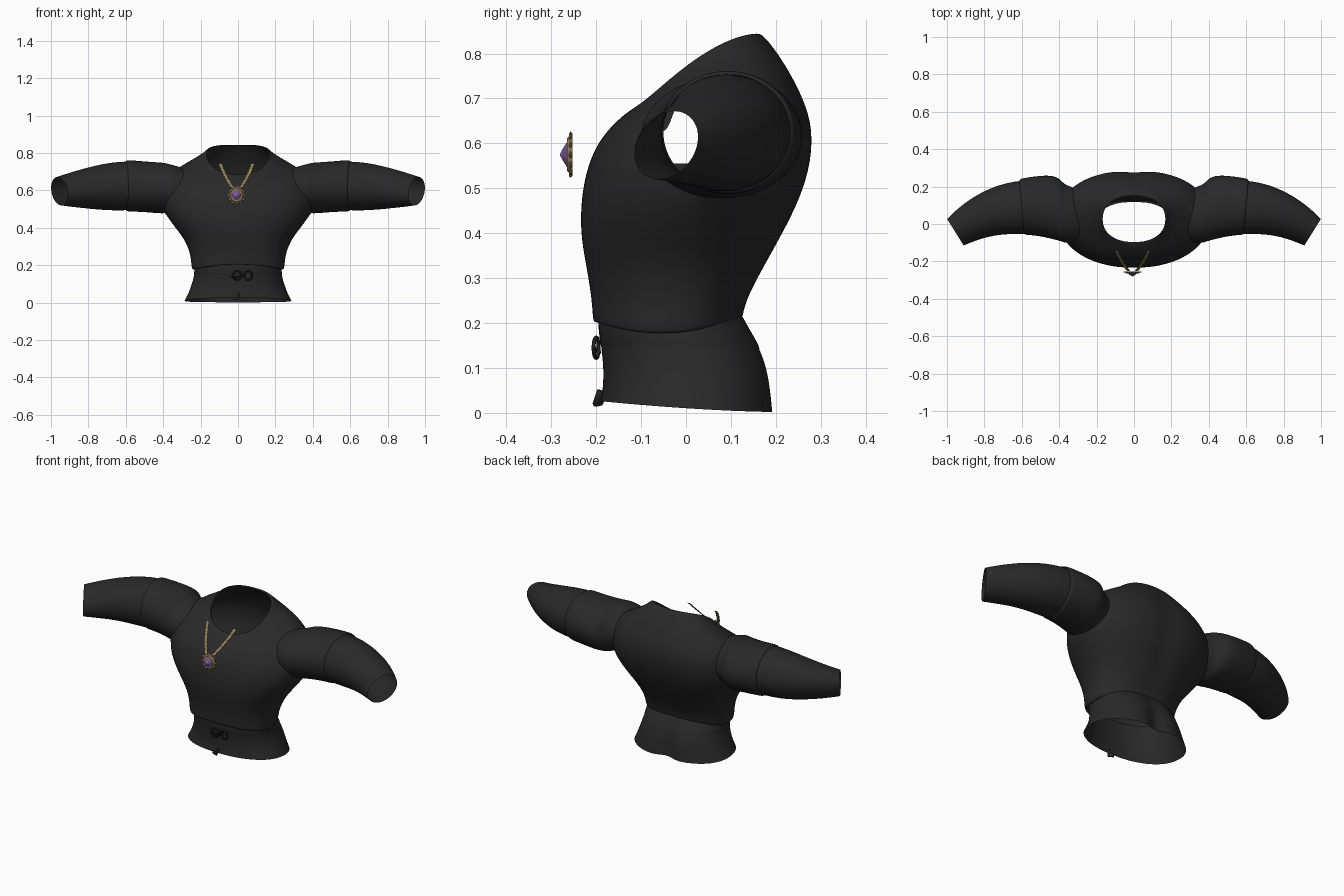
import bpy, bmesh, math
from mathutils import Vector, Matrix

if "Cube" in bpy.data.objects:
    bpy.data.objects.remove(bpy.data.objects["Cube"])


def material(name, col):
    m = bpy.data.materials.new(name)
    m.diffuse_color = (*col, 1)
    m.use_nodes = True
    m.node_tree.nodes["Principled BSDF"].inputs["Base Color"].default_value = m.diffuse_color
    return m


CLOTH = material("charcoal cloth", (0.022, 0.022, 0.022))
TRIM = material("black trim", (0.014, 0.014, 0.014))
GOLD = material("old gold", (0.29, 0.21, 0.095))
DARK_GOLD = material("dark gold", (0.20, 0.14, 0.06))
PURPLE = material("purple gem", (0.17, 0.09, 0.28))
LILAC = material("lilac facet", (0.28, 0.16, 0.42))


def finish(name, bm, mat, subsurf=0, smooth=True):
    bmesh.ops.recalc_face_normals(bm, faces=bm.faces)
    me = bpy.data.meshes.new(name)
    bm.to_mesh(me)
    bm.free()
    ob = bpy.data.objects.new(name, me)
    bpy.context.collection.objects.link(ob)
    me.materials.append(mat)
    for p in me.polygons:
        p.use_smooth = smooth
    if subsurf:
        mod = ob.modifiers.new("smooth", "SUBSURF")
        mod.levels = mod.render_levels = subsurf
    return ob


def loft(rings):
    bm = bmesh.new()
    rows = [[bm.verts.new(p) for p in r] for r in rings]
    n = len(rows[0])
    for a, b in zip(rows, rows[1:]):
        for i in range(n):
            j = (i + 1) % n
            bm.faces.new((a[i], a[j], b[j], b[i]))
    return bm


def power(v, e):
    return math.copysign(abs(v) ** e, v)


def body_ring(zf, zb, yf, yb, w, groove=0.0, dip=0.0, n=40, e=0.9):
    """Level ring easing in height from front to back, with a spine groove and side dip."""
    pts = []
    for i in range(n):
        a = 2 * math.pi * i / n
        x = w * power(math.cos(a), e)
        s = power(math.sin(a), e)
        y = (yf + yb) / 2 + s * (yb - yf) / 2
        t = (s + 1) / 2
        z = zf + (zb - zf) * (1 - (1 - t) ** 1.6) - dip * (1 - s * s)
        if s > 0:
            y -= groove * math.exp(-(x / 0.05) ** 2)
        pts.append(Vector((x, y, z)))
    return pts


# Torso: hem, waist, chest, shoulders and slanted neckline
torso = loft([body_ring(*r) for r in [
    (0.207, 0.222, -0.195, 0.122, 0.228, 0.004, 0.035),
    (0.200, 0.212, -0.206, 0.130, 0.243, 0.004, 0.035),
    (0.215, 0.227, -0.208, 0.132, 0.250, 0.005, 0.030),
    (0.26, 0.265, -0.211, 0.146, 0.253, 0.008, 0.012),
    (0.33, 0.33, -0.223, 0.182, 0.280, 0.010),
    (0.40, 0.40, -0.236, 0.222, 0.335, 0.013),
    (0.48, 0.48, -0.234, 0.262, 0.395, 0.014),
    (0.55, 0.56, -0.220, 0.286, 0.410, 0.014),
    (0.605, 0.65, -0.195, 0.289, 0.395, 0.014),
    (0.645, 0.735, -0.160, 0.250, 0.345, 0.010),
    (0.67, 0.79, -0.130, 0.216, 0.245, 0.005),
    (0.685, 0.830, -0.106, 0.182, 0.187, 0.0),
    (0.687, 0.846, -0.100, 0.165, 0.175, 0.0),
    (0.685, 0.843, -0.097, 0.150, 0.168, 0.0)]])
# Open the armholes so the sleeves are hollow right through
holes = []
for f in torso.faces:
    c = f.calc_center_median()
    if abs(c.x) > 0.2 and ((c.y - 0.05) / 0.115) ** 2 + ((c.z - 0.60) / 0.09) ** 2 < 1:
        holes.append(f)
bmesh.ops.delete(torso, geom=holes, context="FACES")
finish("torso", torso, CLOTH, 2)

# Flared lower panel with a rear groove
skirt = loft([body_ring(*r) for r in [
    (0.23, 0.23, -0.192, 0.120, 0.225, 0.003),
    (0.19, 0.19, -0.194, 0.145, 0.230, 0.010),
    (0.145, 0.145, -0.189, 0.174, 0.235, 0.022),
    (0.10, 0.10, -0.184, 0.192, 0.247, 0.034),
    (0.06, 0.05, -0.185, 0.200, 0.264, 0.040),
    (0.026, 0.002, -0.190, 0.204, 0.286, 0.040)]])
finish("lower_panel", skirt, CLOTH, 2)

# Waistband just proud of the panel
band = loft([body_ring(*r) for r in [
    (0.215, 0.215, -0.195, 0.130, 0.229, 0.005),
    (0.19, 0.19, -0.196, 0.147, 0.232, 0.010),
    (0.15, 0.15, -0.191, 0.173, 0.237, 0.020),
    (0.142, 0.142, -0.187, 0.175, 0.234, 0.022)]])
finish("waistband", band, CLOTH, 1)


def arm_ring(side, x, y, z, ry, rz, deg, lean=0.0, n=28):
    """Upright ring across the arm, turned forward by deg."""
    a = math.radians(deg)
    pts = []
    for i in range(n):
        t = 2 * math.pi * i / n
        u, v = ry * math.cos(t), rz * math.sin(t)
        pts.append(Vector((side * (x + u * math.sin(a)), y + u * math.cos(a), z + v + lean * u)))
    return pts


UPPER = [(0.29, 0.045, 0.605, 0.135, 0.112, 0),
         (0.33, 0.048, 0.608, 0.150, 0.124, 0),
         (0.37, 0.056, 0.612, 0.158, 0.130, 2),
         (0.39, 0.075, 0.612, 0.172, 0.136, 3),
         (0.43, 0.088, 0.614, 0.174, 0.137, 4),
         (0.50, 0.095, 0.620, 0.164, 0.136, 4),
         (0.57, 0.094, 0.624, 0.154, 0.138, 5),
         (0.595, 0.092, 0.625, 0.152, 0.138, 5),
         (0.60, 0.091, 0.625, 0.143, 0.130, 5)]
LOWER = [(0.56, 0.091, 0.625, 0.144, 0.130, 5),
         (0.64, 0.086, 0.623, 0.142, 0.132, 9),
         (0.73, 0.070, 0.618, 0.130, 0.123, 16),
         (0.82, 0.038, 0.611, 0.114, 0.107, 23, 0.05),
         (0.90, -0.006, 0.602, 0.098, 0.089, 29, 0.14),
         (0.955, -0.044, 0.596, 0.084, 0.074, 32, 0.22)]
for label, side in (("right", -1), ("left", 1)):
    finish(label + "_upper_sleeve", loft([arm_ring(side, *r) for r in UPPER]), CLOTH, 2)
    finish(label + "_forearm_sleeve", loft([arm_ring(side, *r) for r in LOWER]), CLOTH, 2)


def tube(name, pts, r, mat):
    cu = bpy.data.curves.new(name, "CURVE")
    cu.dimensions = "3D"
    cu.bevel_depth = r
    cu.bevel_resolution = 1
    cu.use_fill_caps = True
    sp = cu.splines.new("POLY")
    sp.points.add(len(pts) - 1)
    for p, q in zip(sp.points, pts):
        p.co = (*q, 1)
    cu.materials.append(mat)
    ob = bpy.data.objects.new(name, cu)
    bpy.context.collection.objects.link(ob)


# Waist tie: two loops, a short strap and a small fold at the front hem
for k, cx in enumerate((-0.004, 0.054)):
    bpy.ops.mesh.primitive_torus_add(major_radius=0.023, minor_radius=0.0045, major_segments=20,
                                     minor_segments=8, location=(cx, -0.200, 0.145),
                                     rotation=(math.pi / 2, 0, 0.25 - 0.5 * k))
    ob = bpy.context.object
    ob.name = "tie_loop_%d" % (k + 1)
    ob.data.materials.append(TRIM)
    bpy.ops.object.shade_smooth()
tube("tie_strap", [(-0.04, -0.192, 0.135), (0.0, -0.200, 0.137), (0.025, -0.205, 0.148)], 0.004, TRIM)
tube("front_fold", [(-0.025, -0.190, 0.024), (0.0, -0.200, 0.020), (0.004, -0.190, 0.05)], 0.008, CLOTH)

# Necklace chain: flat zigzag ribbons
for label, x0, x1 in (("right", -0.095, -0.030), ("left", 0.08, 0.014)):
    bm = bmesh.new()
    prev = None
    steps = 18
    for i in range(steps + 1):
        t = i / steps
        bow = 0.012 * math.sin(math.pi * t) * (1 if x0 > 0 else -1) * 0.5
        c = Vector((x0 + (x1 - x0) * t + bow, -0.14 - 0.11 * t, 0.745 - 0.13 * t))
        h = 0.011 if i % 2 else 0.008
        pair = [bm.verts.new(c + Vector((s * h, 0, 0))) for s in (-1, 1)]
        if prev:
            f = bm.faces.new((prev[0], prev[1], pair[1], pair[0]))
            f.material_index = 1 if i % 4 == 0 else 0
        prev = pair
    finish(label + "_chain", bm, GOLD, 0, False).data.materials.append(DARK_GOLD)

# Pendant: gold setting, beaded rim and pointed gem
CX, CZ = -0.008, 0.575


def pendant_cone(name, r1, r2, y0, y1, seg, mat):
    bm = bmesh.new()
    bmesh.ops.create_cone(bm, cap_ends=True, segments=seg, radius1=r1, radius2=r2, depth=y0 - y1)
    bm.transform(Matrix.Translation((CX, (y0 + y1) / 2, CZ)) @ Matrix.Diagonal((0.9, 1, 1, 1))
                 @ Matrix.Rotation(math.pi / 2, 4, "X"))
    return finish(name, bm, mat, 0, False)


pendant_cone("pendant_setting", 0.048, 0.036, -0.253, -0.265, 16, GOLD)
pendant_cone("pendant_gem", 0.033, 0.010, -0.262, -0.276, 10, PURPLE)
pendant_cone("gem_tip", 0.010, 0.001, -0.276, -0.281, 10, LILAC)
bm = bmesh.new()
for i in range(12):
    a = 2 * math.pi * i / 12
    m = Matrix.Translation((CX + 0.041 * math.cos(a), -0.257, CZ + 0.044 * math.sin(a)))
    bmesh.ops.create_icosphere(bm, subdivisions=1, radius=0.008,
                               matrix=m @ Matrix.Diagonal((1, 0.5, 1, 1)))
finish("pendant_beads", bm, GOLD, 0, False)
